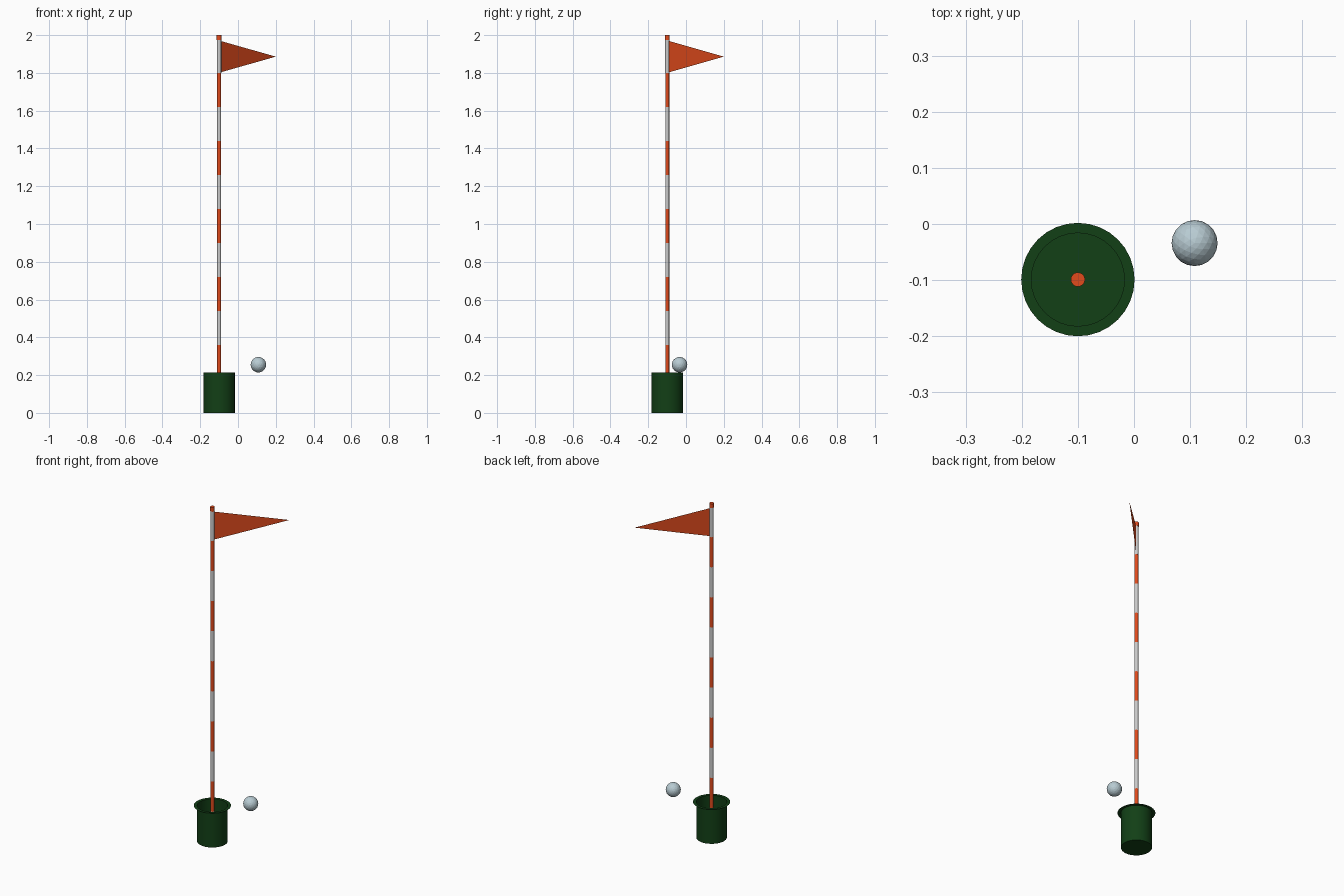
import bpy, bmesh, math
from mathutils import Vector

if "Cube" in bpy.data.objects:
    bpy.data.objects.remove(bpy.data.objects["Cube"])

CX, CY = -0.1, -0.099      # cup and pole axis
RIM_Z = 0.213              # ground level around the cup


def material(name, color):
    m = bpy.data.materials.new(name)
    m.diffuse_color = (*color, 1)
    m.use_nodes = True
    m.node_tree.nodes["Principled BSDF"].inputs["Base Color"].default_value = m.diffuse_color
    return m


RED = material("red", (0.75, 0.07, 0.012))
WHITE = material("white", (0.75, 0.75, 0.75))
GREEN = material("dark_green", (0.006, 0.05, 0.008))
BALL = material("pale_blue", (0.48, 0.60, 0.65))


def add_object(name, bm, mat, loc=(0, 0, 0), smooth=False):
    mesh = bpy.data.meshes.new(name)
    bm.to_mesh(mesh)
    bm.free()
    mesh.materials.append(mat)
    ob = bpy.data.objects.new(name, mesh)
    ob.location = loc
    bpy.context.collection.objects.link(ob)
    if smooth:
        bpy.ops.object.select_all(action='DESELECT')
        bpy.context.view_layer.objects.active = ob
        ob.select_set(True)
        bpy.ops.object.shade_smooth_by_angle(angle=math.radians(30))
    return ob


def lathe(name, profile, mat, sides, loc):
    """Revolve an (r, z) profile around the vertical axis."""
    bm = bmesh.new()
    verts = [bm.verts.new((r, 0, z)) for r, z in profile]
    edges = [bm.edges.new(p) for p in zip(verts, verts[1:])]
    bmesh.ops.spin(bm, geom=verts + edges, cent=(0, 0, 0), axis=(0, 0, 1),
                   angle=2 * math.pi, steps=sides, use_merge=True)
    bmesh.ops.remove_doubles(bm, verts=bm.verts, dist=1e-5)
    bmesh.ops.recalc_face_normals(bm, faces=bm.faces)
    return add_object(name, bm, mat, loc, smooth=True)


def rod(name, r, z0, z1, mat):
    return lathe(name, [(0, z0), (r, z0), (r, z1), (0, z1)], mat, 16, (CX, CY, 0))


# Open cup with a thin flat flange
lathe("cup", [(0, 0), (0.083, 0), (0.083, RIM_Z), (0.101, RIM_Z)],
      GREEN, 32, (CX, CY, 0))

# Striped pole: alternating bands, white at the base
BAND = 0.18
for i in range(10):
    rod(f"pole_band_{i + 1}", 0.0105, max(i * BAND, 0.001), (i + 1) * BAND,
        RED if i % 2 else WHITE)

# Flag sleeve and pole cap
rod("flag_sleeve", 0.0115, 1.80, 1.975, WHITE)
rod("pole_cap", 0.0127, 1.975, 2.0, RED)

# Triangular pennant pointing diagonally to the back right
bm = bmesh.new()
d = Vector((1, 1, 0)).normalized() * 0.011
base = Vector((CX, CY, 0)) + d
bm.faces.new([bm.verts.new(p) for p in (
    (base.x, base.y, 1.803), (0.2, 0.2, 1.886), (base.x, base.y, 1.969))])
add_object("pennant", bm, RED)

# Faceted ball resting at rim level
bm = bmesh.new()
bmesh.ops.create_icosphere(bm, subdivisions=3, radius=0.041)
add_object("ball", bm, BALL, (0.108, -0.034, 0.255))
